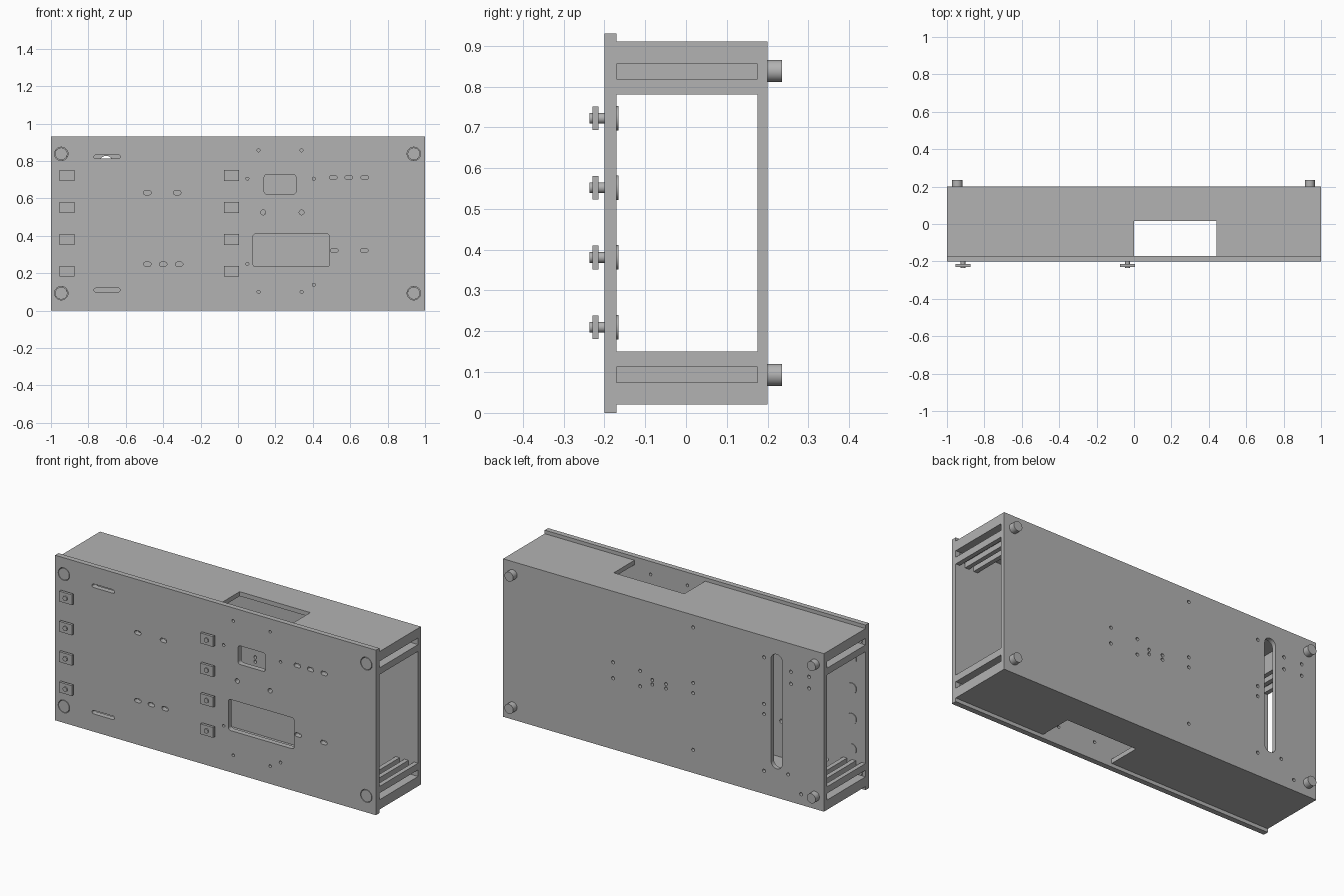
import bpy, bmesh, math
from mathutils import Matrix, Vector

if "Cube" in bpy.data.objects:
    bpy.data.objects.remove(bpy.data.objects["Cube"])

grey = bpy.data.materials.new("satin_grey")
grey.use_nodes = True
grey.diffuse_color = (0.45, 0.45, 0.45, 1)
grey.node_tree.nodes["Principled BSDF"].inputs["Base Color"].default_value = (0.45, 0.45, 0.45, 1)

FRONT, INNER, WALL, BACK = -0.2, -0.17, 0.175, 0.2
BASE, TOP, THICK = 0.02, 0.91, 0.025


def rect(x0, x1, y0, y1):
    return [(x0, y0), (x1, y0), (x1, y1), (x0, y1)]


def slot(cx, cy, w, h, r=None, steps=6):
    """Rounded rectangle; a pill or circle when r is half the height."""
    r = h / 2 if r is None else r
    pts = []
    for q, (sx, sy) in enumerate([(1, 1), (-1, 1), (-1, -1), (1, -1)]):
        for i in range(steps + 1):
            a = math.pi / 2 * (q + i / steps)
            p = (cx + sx * (w / 2 - r) + r * math.cos(a),
                 cy + sy * (h / 2 - r) + r * math.sin(a))
            if not pts or math.dist(p, pts[-1]) > 1e-5:
                pts.append(p)
    if math.dist(pts[0], pts[-1]) < 1e-5:
        pts.pop()
    return pts


def hole(cx, cy, r):
    return slot(cx, cy, 2 * r, 2 * r, r)


def plate(name, loops, lo, hi, upright=True):
    """Fill outline minus holes; upright plates span y lo..hi, flat ones z lo..hi."""
    cu = bpy.data.curves.new(name, 'CURVE')
    cu.dimensions, cu.fill_mode = '2D', 'BOTH'
    cu.extrude = (hi - lo) / 2
    for loop in loops:
        sp = cu.splines.new('POLY')
        sp.points.add(len(loop) - 1)
        for p, co in zip(sp.points, loop):
            p.co = (co[0], co[1], 0, 1)
        sp.use_cyclic_u = True
        sp.use_smooth = False
    tmp = bpy.data.objects.new(name + "_outline", cu)
    me = bpy.data.meshes.new_from_object(tmp)
    bpy.data.objects.remove(tmp)
    mid = (lo + hi) / 2
    if upright:
        me.transform(Matrix.Translation((0, mid, 0)) @ Matrix.Rotation(math.pi / 2, 4, 'X'))
    else:
        me.transform(Matrix.Translation((0, 0, mid)))
    bm = bmesh.new()
    bm.from_mesh(me)
    bmesh.ops.remove_doubles(bm, verts=bm.verts, dist=1e-5)
    bmesh.ops.recalc_face_normals(bm, faces=bm.faces)
    bm.to_mesh(me)
    bm.free()
    return add(name, me)


def add(name, me):
    me.name = name
    me.materials.clear()
    me.materials.append(grey)
    ob = bpy.data.objects.new(name, me)
    bpy.context.scene.collection.objects.link(ob)
    return ob


def peg(name, x, z, r, y0, y1):
    """Smooth round peg along y."""
    bm = bmesh.new()
    bmesh.ops.create_cone(bm, cap_ends=True, segments=32, radius1=r, radius2=r, depth=y1 - y0,
                          matrix=Matrix.Translation((x, (y0 + y1) / 2, z)) @ Matrix.Rotation(math.pi / 2, 4, 'X'))
    for f in bm.faces:
        f.smooth = len(f.verts) == 4
    for e in bm.edges:
        e.smooth = all(f.smooth for f in e.link_faces)
    me = bpy.data.meshes.new(name)
    bm.to_mesh(me)
    bm.free()
    return add(name, me)


corners = [(x, z) for x in (-0.945, 0.94) for z in (0.093, 0.838)]

# Front panel with display windows, pill slots and screw holes
front = [rect(-1, 1, 0, 0.93),
         slot(0.225, 0.675, 0.17, 0.105, 0.015),
         slot(0.285, 0.322, 0.41, 0.175, 0.015)]
front += [slot(-0.70, z, 0.14, 0.02) for z in (0.11, 0.822)]
for z, xs in [(0.63, (-0.485, -0.325)), (0.248, (-0.485, -0.40, -0.315)),
              (0.712, (0.51, 0.592, 0.677)), (0.322, (0.515, 0.675))]:
    front += [slot(x, z, 0.04, 0.022) for x in xs]
for z, xs, r in [(0.857, (0.11, 0.34), 0.008), (0.705, (0.05, 0.405), 0.008),
                 (0.525, (0.135, 0.34), 0.013), (0.25, (0.05,), 0.008),
                 (0.10, (0.11, 0.34), 0.008), (0.138, (0.405,), 0.008)]:
    front += [hole(x, z, r) for x in xs]
front += [hole(x, z, 0.036) for x, z in corners]
plate("front_panel", front, FRONT, INNER)

# Back wall with cable slot and mounting holes
back = [rect(-1, 1, BASE, TOP), slot(-0.705, 0.505, 0.07, 0.645, 0.035)]
for x, zs in [(0.315, (0.42, 0.51)), (0.146, (0.42, 0.507)), (0.07, (0.45, 0.475)),
              (-0.015, (0.45, 0.475)), (-0.184, (0.15, 0.47, 0.527, 0.84)),
              (-0.626, (0.15, 0.47, 0.527, 0.79)), (-0.794, (0.685, 0.753)),
              (-0.907, (0.69, 0.755)), (-0.776, (0.17,)), (-0.857, (0.08,))]:
    back += [hole(x, z, 0.009) for z in zs]
plate("back_wall", back, WALL, BACK)

# Top and bottom walls, notched behind the front panel
notched = [(-1, INNER), (0, INNER), (0, 0.015), (0.44, 0.015), (0.44, INNER),
           (1, INNER), (1, WALL), (-1, WALL)]
plate("bottom_wall", [notched], BASE, BASE + THICK, upright=False)
plate("top_wall", [notched], TOP - THICK, TOP, upright=False)

# Grooved end rails: outer groove plus two grooves facing the interior
rail = [(1, 0.025), (1, 0.055), (0.95, 0.055), (0.95, 0.092), (1, 0.092), (1, 0.13),
        (0.975, 0.13), (0.975, 0.10), (0.94, 0.10), (0.94, 0.13), (0.915, 0.13),
        (0.915, 0.085), (0.885, 0.085), (0.885, 0.13), (0.86, 0.13), (0.86, 0.025)]
for side, sx in (("left", 1), ("right", -1)):
    plate("lower_rail_" + side, [[(sx * x, BASE + h) for x, h in rail]], INNER, WALL)
    plate("upper_rail_" + side, [[(sx * x, TOP - h) for x, h in rail]], INNER, WALL)

# Flush corner plugs in front, feet on the back
for i, (x, z) in enumerate(corners):
    peg(f"corner_plug_{i}", x, z, 0.033, FRONT, INNER)
    peg(f"back_foot_{i}", x, z, 0.027, BACK, 0.235)

# Two columns of terminals, each a post, a square tab and an inner washer
for x in (-0.915, -0.035):
    for z in (0.21, 0.381, 0.552, 0.722):
        peg("terminal_post", x, z, 0.013, -0.236, FRONT)
        plate("terminal_tab", [rect(x - 0.04, x + 0.04, z - 0.029, z + 0.029)], -0.229, -0.214)
        peg("terminal_washer", x, z, 0.03, INNER, INNER + 0.004)
